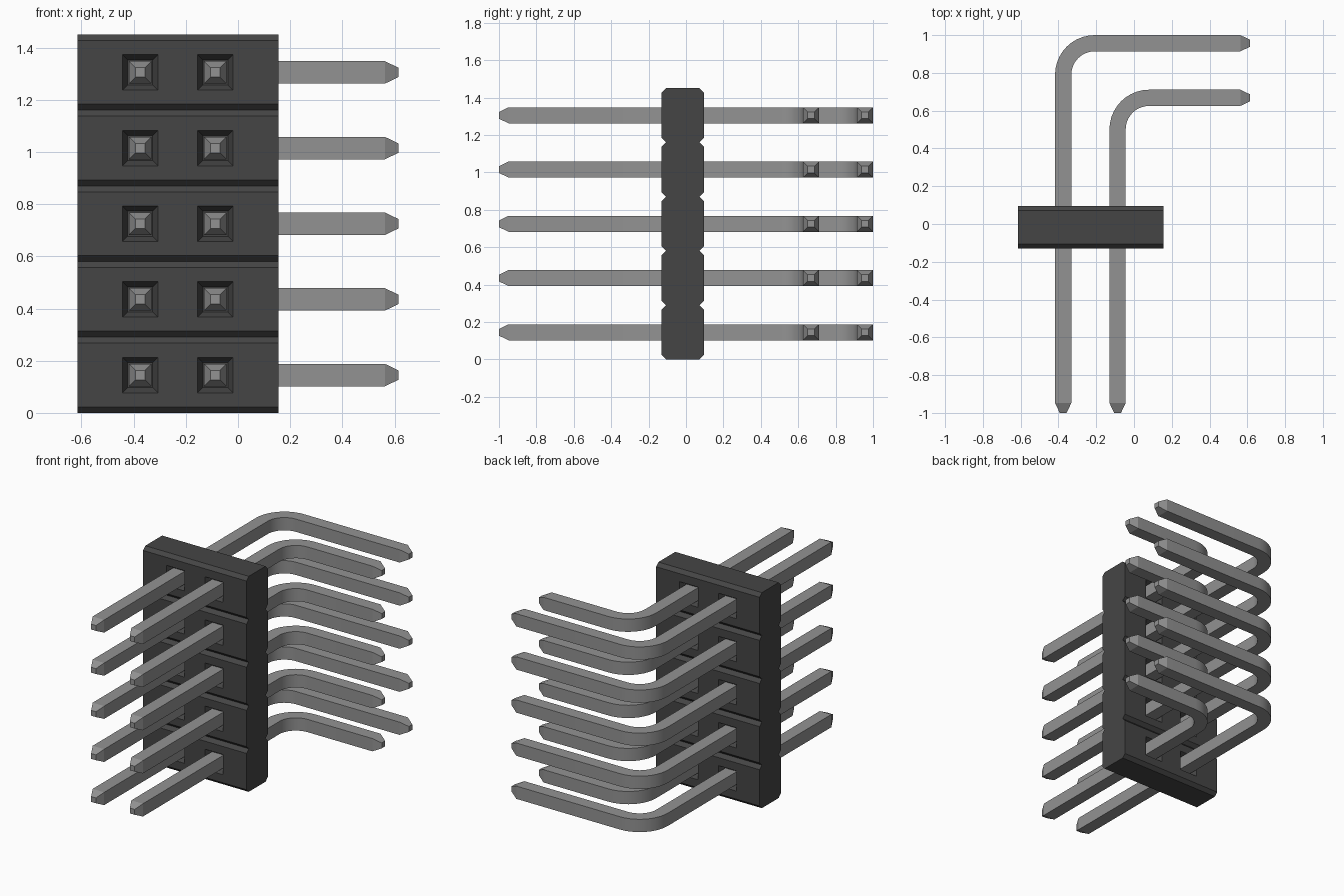
import bpy, bmesh, math
from mathutils import Vector

cube = bpy.data.objects.get("Cube")
if cube:
    bpy.data.objects.remove(cube, do_unlink=True)

ROWS, PITCH = 5, 0.29
X0, X1 = -0.615, 0.155            # housing ends
Y0, Y1 = -0.13, 0.095             # housing front and back
CHAMFER = 0.023
HALF, TIP, TAPER = 0.043, 0.018, 0.052   # pin half width, tip half width, tip length
RADIUS = 0.167                    # pin bend, centre line
# column name -> (x of straight part, y of bent part)
COLUMNS = {"outer": (-0.375, 0.957), "inner": (-0.087, 0.668)}
PIN_END = 0.615


def material(name, value, rough, metal=0.0):
    m = bpy.data.materials.new(name)
    m.use_nodes = True
    m.diffuse_color = (value, value, value, 1)
    bsdf = m.node_tree.nodes["Principled BSDF"]
    bsdf.inputs["Base Color"].default_value = (value, value, value, 1)
    bsdf.inputs["Roughness"].default_value = rough
    bsdf.inputs["Metallic"].default_value = metal
    return m


def mesh_from(bm, name, mat=None):
    bmesh.ops.recalc_face_normals(bm, faces=bm.faces)
    me = bpy.data.meshes.new(name)
    bm.to_mesh(me)
    bm.free()
    if mat:
        me.materials.append(mat)
    return me


def add_object(name, me):
    ob = bpy.data.objects.new(name, me)
    bpy.context.collection.objects.link(ob)
    return ob


def activate(ob):
    bpy.ops.object.select_all(action='DESELECT')
    ob.select_set(True)
    bpy.context.view_layer.objects.active = ob


def skin(bm, rings):
    """Join rings of points into a closed solid."""
    rings = [[bm.verts.new(p) for p in ring] for ring in rings]
    n = len(rings[0])
    for a, b in zip(rings, rings[1:]):
        for i in range(n):
            j = (i + 1) % n
            bm.faces.new((a[i], a[j], b[j], b[i]))
    bm.faces.new(rings[0][::-1])
    bm.faces.new(rings[-1])


plastic = material("black plastic", 0.06, 0.6)
metal = material("grey metal", 0.29, 0.5)

# Housing: notched side profile extruded along x
front, back = [], []
for i in range(ROWS):
    lo, hi = i * PITCH, (i + 1) * PITCH
    levels = [(lo, CHAMFER), (lo + CHAMFER, 0), (hi - CHAMFER, 0)]
    if i == ROWS - 1:
        levels.append((hi, CHAMFER))
    for z, inset in levels:
        front.append((Y0 + inset, z))
        back.append((Y1 - inset, z))
profile = front + back[::-1]
bm = bmesh.new()
skin(bm, [[(x, y, z) for y, z in profile] for x in (X0, X1)])
housing = add_object("housing", mesh_from(bm, "housing", plastic))

# Tapered sockets around every pin, front and back
bm = bmesh.new()
for px, _ in COLUMNS.values():
    for i in range(ROWS):
        pz = (i + 0.5) * PITCH
        for face_y, inward in ((Y0, 1), (Y1, -1)):
            rings = []
            for depth, h in ((-0.01, 0.073), (0.04, 0.048)):
                y = face_y + inward * depth
                rings.append([(px + sx * h, y, pz + sz * h)
                              for sx, sz in ((-1, -1), (1, -1), (1, 1), (-1, 1))])
            skin(bm, rings)
cutter = add_object("socket_cutter", mesh_from(bm, "socket_cutter", plastic))
cutter.hide_render = True
mod = housing.modifiers.new("sockets", 'BOOLEAN')
mod.operation, mod.solver, mod.object = 'DIFFERENCE', 'EXACT', cutter
activate(housing)
bpy.ops.object.modifier_apply(modifier=mod.name)
bpy.data.objects.remove(cutter, do_unlink=True)


# Pins: square section swept along a right-angle bend, with tapered tips
def pin_mesh(name, px, py):
    # path entries: point, travel angle, half width
    path = [((px, -1), 90, TIP), ((px, -1 + TAPER), 90, HALF)]
    steps = 10
    cx, cy = px + RADIUS, py - RADIUS
    for k in range(steps + 1):
        a = math.radians(180 - 90 * k / steps)
        path.append(((cx + RADIUS * math.cos(a), cy + RADIUS * math.sin(a)),
                     90 - 90 * k / steps, HALF))
    path += [((PIN_END - TAPER, py), 0, HALF), ((PIN_END, py), 0, TIP)]
    rings = []
    for (x, y), heading, h in path:
        t = math.radians(heading)
        side = Vector((-math.sin(t), math.cos(t), 0))
        rings.append([Vector((x, y, 0)) + side * s * h + Vector((0, 0, u * h))
                      for s, u in ((-1, -1), (1, -1), (1, 1), (-1, 1))])
    bm = bmesh.new()
    skin(bm, rings)
    return mesh_from(bm, name, metal)


for col, (px, py) in COLUMNS.items():
    me = pin_mesh(f"{col}_pin", px, py)
    for i in range(ROWS):
        pin = add_object(f"{col}_pin_{i + 1}", me)
        pin.location.z = (i + 0.5) * PITCH
    activate(pin)
    bpy.ops.object.shade_smooth_by_angle(angle=math.radians(20))
